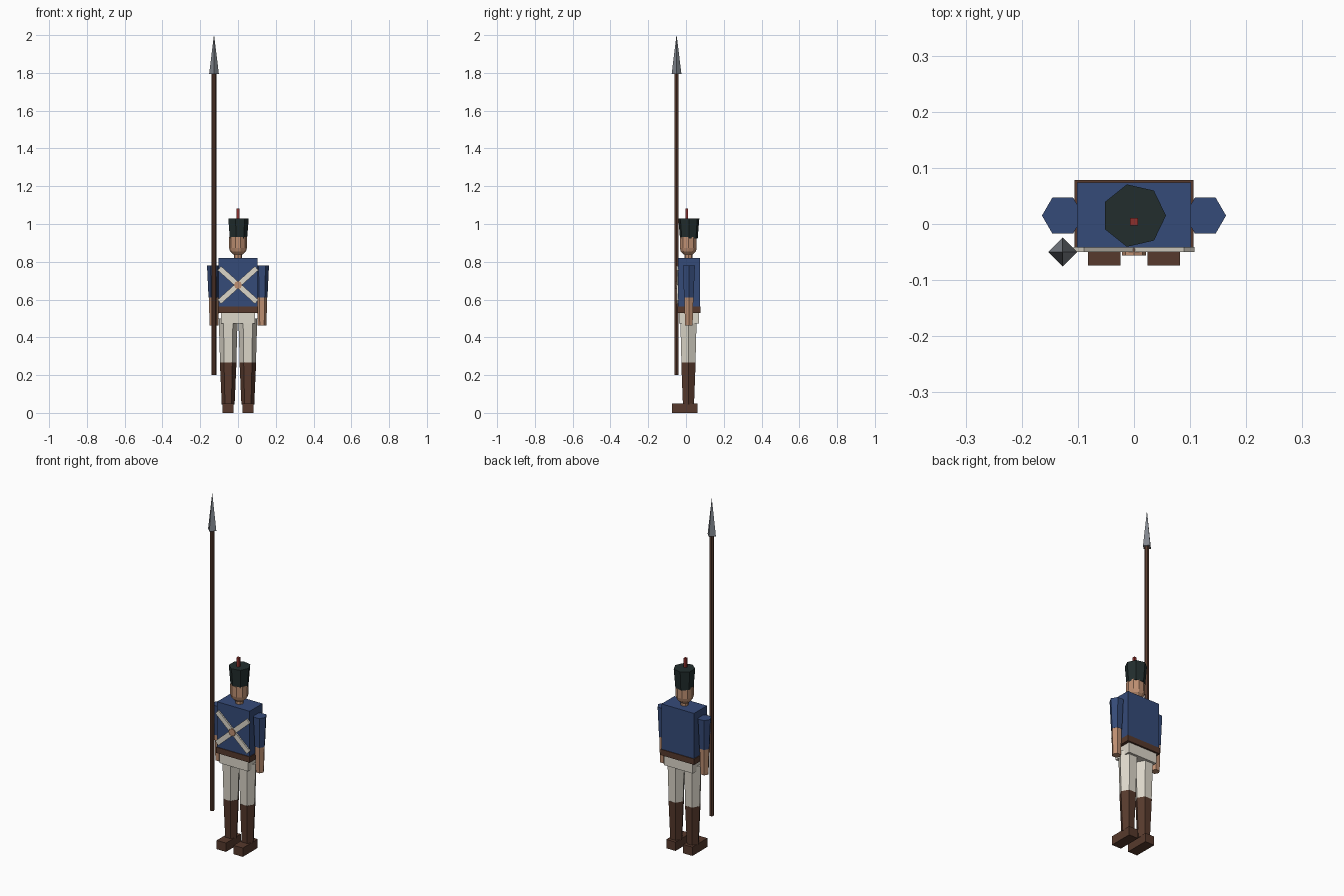
import bpy, math
from mathutils import Matrix

cube = bpy.data.objects.get("Cube")
if cube:
    bpy.data.objects.remove(cube, do_unlink=True)


def material(name, rgb):
    m = bpy.data.materials.new(name)
    m.use_nodes = True
    m.diffuse_color = (*rgb, 1)
    m.node_tree.nodes["Principled BSDF"].inputs["Base Color"].default_value = (*rgb, 1)
    return m


blue = material("coat blue", (0.036, 0.07, 0.19))
brown = material("leather brown", (0.095, 0.042, 0.026))
white = material("cloth white", (0.72, 0.68, 0.59))
skin = material("skin", (0.52, 0.28, 0.17))
black = material("hat black", (0.016, 0.027, 0.027))
red = material("plume red", (0.27, 0.03, 0.025))
steel = material("steel", (0.22, 0.24, 0.27))


def add_mesh(name, verts, faces, mat):
    mesh = bpy.data.meshes.new(name)
    mesh.from_pydata(verts, [], faces)
    mesh.materials.append(mat)
    obj = bpy.data.objects.new(name, mesh)
    bpy.context.collection.objects.link(obj)
    return obj


def box(name, low, high, mat):
    """Box between two opposite corners."""
    verts = [(x, y, z) for z in (low[2], high[2])
             for x, y in ((low[0], low[1]), (high[0], low[1]),
                          (high[0], high[1]), (low[0], high[1]))]
    sides = [(i, (i + 1) % 4, (i + 1) % 4 + 4, i + 4) for i in range(4)]
    return add_mesh(name, verts, [(3, 2, 1, 0), (4, 5, 6, 7)] + sides, mat)


def turned(name, x, y, profile, sides, mat):
    """Upright faceted solid from (radius, height) rings, bottom to top."""
    verts = [(x + r * math.cos(math.tau * i / sides),
              y + r * math.sin(math.tau * i / sides), z)
             for r, z in profile for i in range(sides)]
    faces = [tuple(reversed(range(sides))),
             tuple(range(len(verts) - sides, len(verts)))]
    for k in range(len(profile) - 1):
        for i in range(sides):
            a, b = k * sides + i, k * sides + (i + 1) % sides
            faces.append((a, b, b + sides, a + sides))
    return add_mesh(name, verts, faces, mat)


# Trunk
box("coat", (-0.102, -0.042, 0.56), (0.102, 0.074, 0.82), blue)
box("waist_belt", (-0.106, -0.046, 0.53), (0.106, 0.078, 0.563), brown)
box("hips", (-0.09, -0.037, 0.473), (0.09, 0.068, 0.535), white)

# Limbs
for side, s in (("left", 1), ("right", -1)):
    turned(side + "_trouser_leg", s * 0.052, 0.013,
           [(0.043, 0.265), (0.05, 0.50)], 6, white)
    turned(side + "_boot", s * 0.052, 0.013,
           [(0.034, 0.045), (0.044, 0.268)], 6, brown)
    x = s * 0.053
    box(side + "_foot", (x - 0.029, -0.074, 0), (x + 0.029, 0.06, 0.05), brown)
    turned(side + "_sleeve", s * 0.127, 0.015,
           [(0.029, 0.61), (0.037, 0.78)], 6, blue)
    turned(side + "_forearm", s * 0.127, 0.015,
           [(0.023, 0.463), (0.028, 0.615)], 6, skin)

# Crossed chest straps and their round plate
for side, s in (("left", 1), ("right", -1)):
    strap = box(side + "_strap", (-0.133, -0.0045, -0.014),
                (0.133, 0.0045, 0.014), white)
    strap.data.transform(Matrix.Translation((0, -0.0455, 0.677))
                         @ Matrix.Rotation(s * math.radians(42), 4, "Y"))
plate = turned("strap_plate", 0, 0, [(0.021, 0), (0.021, 0.012)], 8, skin)
plate.data.transform(Matrix.Translation((0, -0.044, 0.677))
                     @ Matrix.Rotation(math.pi / 2, 4, "X"))

# Head and hat
turned("neck", 0, 0.013, [(0.021, 0.81), (0.021, 0.85)], 8, skin)
turned("head", 0, 0.012, [(0.025, 0.838), (0.042, 0.855), (0.047, 0.872),
                          (0.047, 0.93)], 10, skin)
turned("hat", 0, 0.015, [(0.048, 0.922), (0.057, 1.03)], 7, black)
box("plume", (-0.007, -0.003, 1.02), (0.007, 0.011, 1.082), red)

# Spear
turned("spear_shaft", -0.127, -0.05, [(0.012, 0.2), (0.012, 1.8)], 6, brown)
turned("spear_head", -0.127, -0.05, [(0.026, 1.793), (0.0005, 2.0)], 4, steel)
